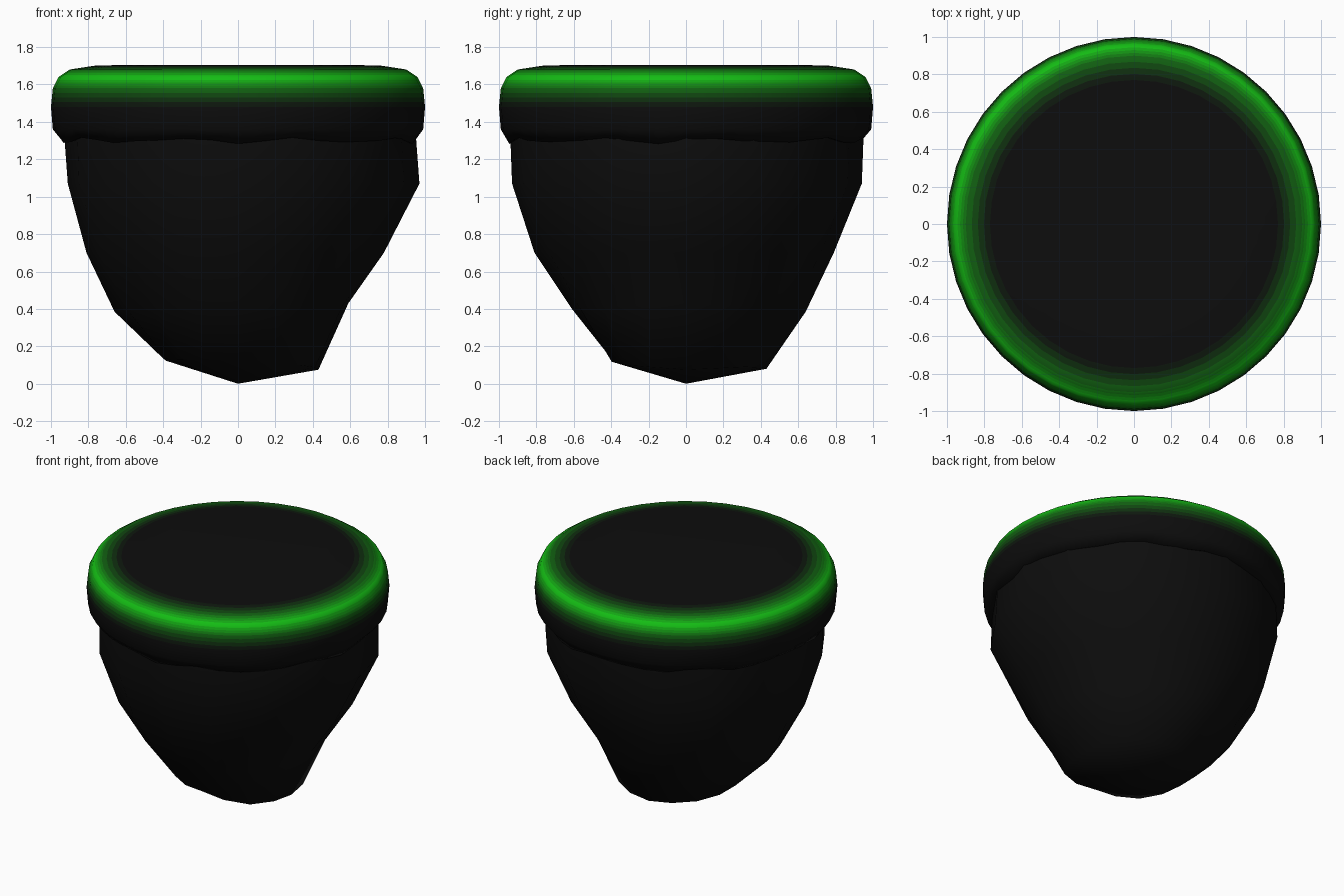
import bpy
import math

if "Cube" in bpy.data.objects:
    bpy.data.objects.remove(bpy.data.objects["Cube"])

SIDES = 40
TAU = 2 * math.pi


def material(name, color):
    m = bpy.data.materials.new(name)
    m.diffuse_color = (*color, 1)
    m.use_nodes = True
    m.node_tree.nodes["Principled BSDF"].inputs["Base Color"].default_value = m.diffuse_color
    return m


def build(name, rings, mats, band_mat):
    """Skin stacked rings; a single-point ring closes an end."""
    verts, faces, ids, starts = [], [], [], []
    for ring in rings:
        starts.append(len(verts))
        verts += ring
    for i in range(len(rings) - 1):
        a, b = rings[i], rings[i + 1]
        n = max(len(a), len(b))
        for k in range(n):
            q = []
            for j, ring, start in ((k, a, starts[i]), (k + 1, a, starts[i]),
                                   (k + 1, b, starts[i + 1]), (k, b, starts[i + 1])):
                v = start + j % len(ring)
                if v not in q:
                    q.append(v)
            faces.append(q)
            ids.append(band_mat[i])
    me = bpy.data.meshes.new(name)
    me.from_pydata(verts, [], faces)
    for m in mats:
        me.materials.append(m)
    me.polygons.foreach_set("material_index", ids)
    me.polygons.foreach_set("use_smooth", [True] * len(faces))
    me.update()
    ob = bpy.data.objects.new(name, me)
    bpy.context.collection.objects.link(ob)
    return ob


# Shades from near black to bright green for the glowing rim
LEVELS = 8
shades = []
for i in range(LEVELS + 1):
    f = i / LEVELS
    shades.append(material(f"rim_shade_{i}", (0.004 + 0.003 * f, 0.004 + 0.5 * f ** 2.2, 0.004 + 0.003 * f)))

# Ground cap: radius, height, green strength along the profile
keys = [(0.80, 1.33, 0), (0.945, 1.30, 0), (0.99, 1.36, 0), (1.0, 1.48, 0), (0.99, 1.58, 0.55),
        (0.96, 1.64, 1), (0.90, 1.68, 0.6), (0.77, 1.70, 0), (0.6, 1.705, 0), (0, 1.705, 0)]
profile, bands = [keys[0][:2]], []
for p, q in zip(keys, keys[1:]):
    steps = 4 if p[2] + q[2] > 0 else 1
    for s in range(steps):
        t = (s + 1) / steps
        profile.append((p[0] + (q[0] - p[0]) * t, p[1] + (q[1] - p[1]) * t))
        mid = (s + 0.5) / steps
        bands.append(round((p[2] + (q[2] - p[2]) * mid) * LEVELS))
cap_rings = []
for i, (r, z) in enumerate(profile):
    if r == 0:
        cap_rings.append([(0, 0, z)])
        continue
    ring = []
    for k in range(SIDES):
        a = TAU * k / SIDES
        # ragged lower lip
        dz = 0.012 * math.sin(9 * a) + 0.006 * math.sin(14 * a + 1) if i == 1 else 0
        ring.append((r * math.cos(a), r * math.sin(a), z + dz))
    cap_rings.append(ring)
build("ground_cap", cap_rings, shades, bands)

# Rock underside: radii at eight compass directions, counter-clockwise from +x
rock_keys = [
    ([0.43, 0.45, 0.43, 0.43, 0.40, 0.42, 0.40, 0.46],
     [0.075, 0.09, 0.08, 0.11, 0.135, 0.13, 0.135, 0.10]),
    ([0.59, 0.59, 0.64, 0.66, 0.66, 0.62, 0.61, 0.62],
     [0.43, 0.41, 0.385, 0.40, 0.385, 0.40, 0.40, 0.41]),
    ([0.78, 0.77, 0.79, 0.86, 0.81, 0.80, 0.81, 0.77], [0.70] * 8),
    ([0.97, 0.93, 0.94, 0.95, 0.91, 0.93, 0.93, 0.95], [1.07] * 8),
    ([0.95, 0.94, 0.95, 0.94, 0.93, 0.93, 0.94, 0.94], [1.34] * 8)]


def between(values, k):
    return (values[k // 2] + values[((k + 1) // 2) % 8]) / 2


rock_rings = [[(0, 0, 0)]]
for radii, heights in rock_keys:
    ring = []
    for k in range(16):
        a, r = TAU * k / 16, between(radii, k)
        ring.append((r * math.cos(a), r * math.sin(a), between(heights, k)))
    rock_rings.append(ring)
rock = build("rock_underside", rock_rings, [shades[0]], [0] * (len(rock_rings) - 1))

# Rings were stacked bottom to top, so all faces already point outward
